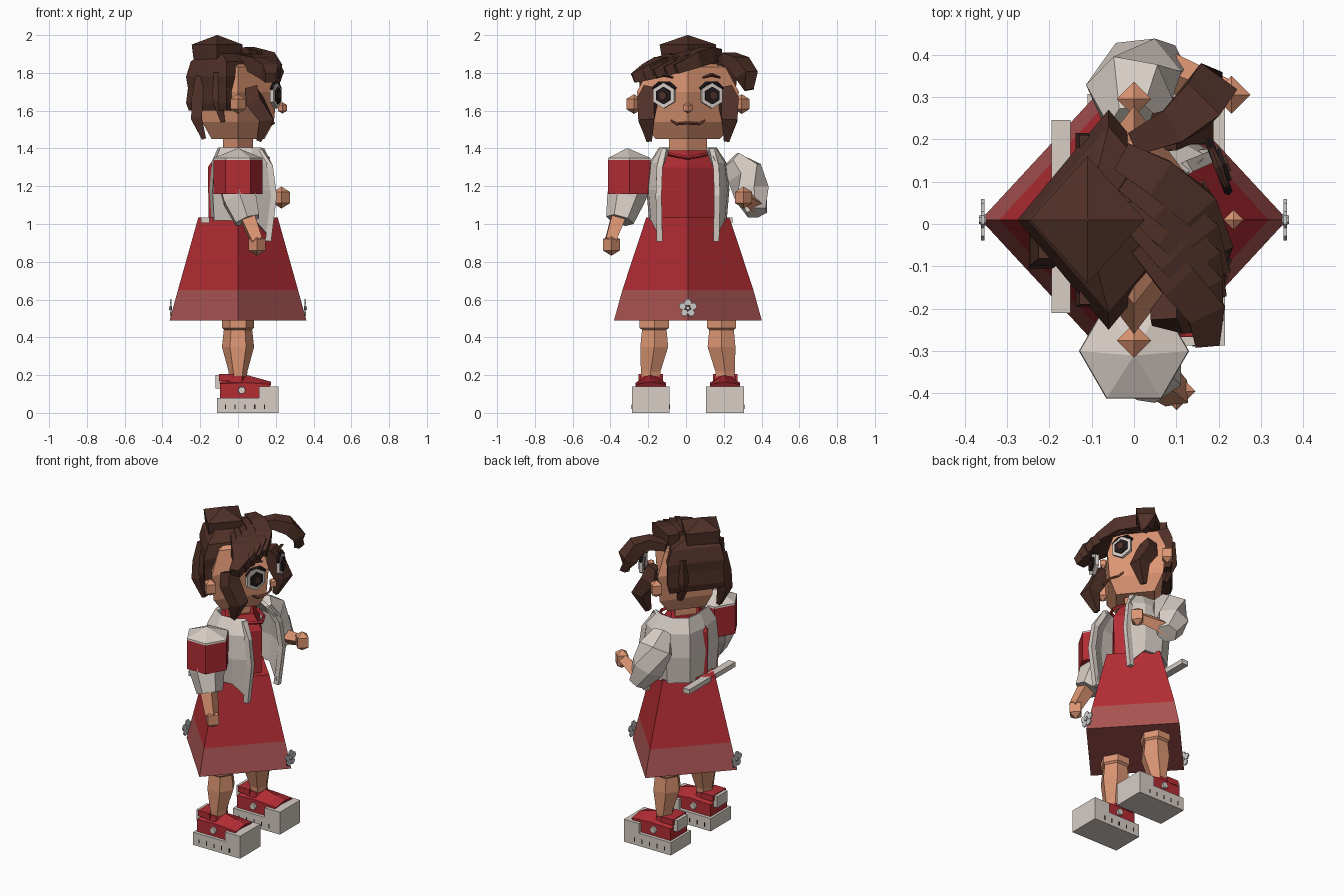
import bpy, bmesh, math
from mathutils import Vector

if "Cube" in bpy.data.objects:
    bpy.data.objects.remove(bpy.data.objects["Cube"])

COL = {"red": (.45, .026, .034, 1), "skin": (.71, .3, .17, 1), "hair": (.08, .03, .021, 1),
       "cloth": (.68, .61, .56, 1), "dark": (.015, .01, .012, 1), "lip": (.2, .06, .04, 1),
       "rose": (.4, .09, .085, 1)}
MATS = {}
for k, c in COL.items():
    MATS[k] = bpy.data.materials.new(k)
    MATS[k].diffuse_color = c


def mesh(name, verts, faces, mat=None):
    me = bpy.data.meshes.new(name)
    me.from_pydata([tuple(v) for v in verts], [], faces)
    bm = bmesh.new()
    bm.from_mesh(me)
    bmesh.ops.recalc_face_normals(bm, faces=bm.faces)
    bm.to_mesh(me)
    bm.free()
    ob = bpy.data.objects.new(name, me)
    bpy.context.collection.objects.link(ob)
    if mat:
        me.materials.append(MATS[mat])
    return ob


def loft(name, rings, mat=None, closed=True):
    """Skin a list of equal-length point rings."""
    n = len(rings[0])
    verts = [p for r in rings for p in r]
    faces = [(i * n + j, i * n + (j + 1) % n, (i + 1) * n + (j + 1) % n, (i + 1) * n + j)
             for i in range(len(rings) - 1) for j in range(n if closed else n - 1)]
    if closed:
        faces += [tuple(range(n)), tuple(range(len(verts) - n, len(verts)))]
    return mesh(name, verts, faces, mat)


def stack(name, levels, mat=None, n=4, rot=0):
    """Horizontal n-gon rings given as (x, y, z, rx, ry)."""
    ang = [rot + 2 * math.pi * k / n for k in range(n)]
    return loft(name, [[(x + rx * math.cos(a), y + ry * math.sin(a), z) for a in ang]
                       for x, y, z, rx, ry in levels], mat)


def tube(name, pts, radii, mat=None, n=4, rot=0, flat=1):
    """n-sided tube along a path; flat scales the second radius."""
    P, rings = [Vector(p) for p in pts], []
    for i, p in enumerate(P):
        d = (P[min(i + 1, len(P) - 1)] - P[max(i - 1, 0)]).normalized()
        u = d.cross(Vector((0, 0, 1)) if abs(d.z) < .9 else Vector((1, 0, 0))).normalized()
        w = d.cross(u)
        ang = [rot + 2 * math.pi * k / n for k in range(n)]
        rings.append([p + radii[i] * (math.cos(a) * u + flat * math.sin(a) * w) for a in ang])
    return loft(name, rings, mat)


def ball(name, c, r, mat, n=4):
    x, y, z = c
    return stack(name, [(x, y, z - r * 1.15, .001, .001), (x, y, z - r * .6, r * .9, r * .9),
                        (x, y, z + r * .6, r * .9, r * .9), (x, y, z + r * 1.15, .001, .001)], mat, n)


def box(name, x0, x1, y0, y1, z0, z1, mat=None):
    return loft(name, [[(x0, y0, z), (x1, y0, z), (x1, y1, z), (x0, y1, z)] for z in (z0, z1)], mat)


Q = math.pi / 4
CY = .01

# skirt (with faded hem band), torso, neck
stack("skirt", [(0, CY, .65, .318, .347), (0, CY, 1.035, .21, .22)], "red")
stack("skirt_hem", [(0, CY, .49, .362, .391), (0, CY, .65, .318, .347)], "rose")
stack("torso", [(0, CY, 1.03, .155, .205), (0, CY, 1.3, .16, .2), (0, CY, 1.39, .1, .13)], "red")
stack("neck", [(0, CY, 1.36, .08, .1), (0, CY, 1.48, .08, .1)], "skin")
tube("collar_cord", [(.06, -.09, 1.37), (.13, -.05, 1.36), (.16, CY, 1.35), (.13, .07, 1.36), (.06, .11, 1.37)],
     [.01] * 5, "red")

# open jacket: thick strip around the back with front edges
plan = [(.17, -.145), (.09, -.19), (-.02, -.2), (-.12, -.13), (-.135, 0)]
plan += [(x, -y) for x, y in plan[-2::-1]]
rings = []
for z, s, drop in ((1.4, .72, 0), (1.32, .98, 0), (1.18, 1.05, 0), (1.02, .98, .09)):
    rings.append([(x * s, y * s + CY, z - (drop if x > .1 else 0)) for x, y in plan])
jacket = loft("jacket", rings, "cloth", closed=False)
m = jacket.modifiers.new("thickness", "SOLIDIFY")
m.thickness, m.offset = .02, 0
for s in (-1, 1):
    tube("jacket_front_edge", [(.12, s * .12 + CY, 1.39), (.17, s * .15 + CY, 1.3), (.19, s * .155 + CY, 1.15),
                               (.16, s * .15 + CY, .91)], [.022] * 4, "cloth", rot=Q)
box("jacket_back_bar", -.195, -.15, -.21, .245, 1.005, 1.035, "cloth")

# right arm (hanging)
stack("right_sleeve_top", [(0, -.3, 1.34, .13, .13), (0, -.3, 1.35, .128, .128), (0, -.31, 1.4, .005, .005)], "cloth", 6)
stack("right_sleeve_band", [(0, -.3, 1.16, .13, .13), (0, -.3, 1.34, .13, .13)], "red", 6)
tube("right_sleeve_lower", [(0, -.3, 1.2), (.01, -.32, 1.13), (.05, -.35, 1.02)], [.11, .1, .075], "cloth", 6)
tube("right_forearm", [(.04, -.35, 1.06), (.1, -.4, .91)], [.055, .04], "skin", 4)
ball("right_hand", (.1, -.395, .89), .05, "skin")

# left arm (bent forward)
tube("left_sleeve", [(0, .24, 1.34), (-.01, .31, 1.27), (.02, .35, 1.16), (.07, .375, 1.06)],
     [.06, .105, .1, .06], "cloth", 6)
tube("left_forearm", [(.05, .37, 1.1), (.21, .31, 1.14)], [.05, .035], "skin", 4)
ball("left_hand", (.23, .305, 1.14), .05, "skin")

# legs and shoes
for s in (-1, 1):
    y = s * .197 + CY
    ly = s * .178 + CY
    stack("leg", [(0, y, .16, .045, .055), (0, y, .22, .05, .06), (0, ly, .35, .085, .085), (0, ly, .44, .075, .075),
                  (0, ly, .45, .085, .09), (0, ly, .6, .085, .09)], "skin", 6)
    stack("sock", [(-.01, y, .15, .065, .07), (-.01, y, .195, .06, .065)], "red", 6)
    box("sole", -.11, .215, y - .1, y + .1, 0, .08, "cloth")
    box("toe_cap", .11, .215, y - .1, y + .1, .08, .14, "cloth")
    # shoe upper narrows towards a central ridge
    outer = [(-.095, .08), (.13, .08), (.175, .15), (.12, .155), (.04, .16), (-.095, .155)]
    ridge = [(-.095, .08), (.13, .08), (.175, .165), (.12, .18), (.03, .205), (-.095, .165)]
    loft("shoe_upper", [[(px, y + t, pz) for px, pz in pr] for t, pr in ((-.08, outer), (0, ridge), (.08, outer))], "red")
    box("heel_strap", -.1, -.02, y - .065, y + .065, .17, .205, "red")
    box("heel_tab", -.12, -.095, y - .05, y + .05, .13, .2, "cloth")
    for t in (-1, 1):
        tube("shoe_button", [(.02, y + t * .075, .12), (.02, y + t * .095, .12)], [.022, .02], "cloth", 6)
        for k in range(5):
            x = -.07 + k * .052
            box("tread_slit", x, x + .006, y + t * .1 - .002, y + t * .1 + .002, .02, .045, "dark")

# flowers on the skirt hem, front and back
for s in (-1, 1):
    for k in range(5):
        a = math.radians(90 + 72 * k)
        c = Vector((s * .357, CY + .03 * math.cos(a), .555 + .03 * math.sin(a)))
        tube("flower_petal", [c - Vector((.004, 0, 0)), c + Vector((.004, 0, 0))], [.02, .02], None, 6)
    tube("flower_centre", [(s * .35, CY, .555), (s * .366, CY, .555)], [.014, .01], None, 6)

# head, ears, nose
stack("head", [(0, CY, 1.45, .14, .17), (0, CY, 1.54, .19, .25), (0, CY, 1.7, .205, .27), (0, CY, 1.83, .16, .2),
               (0, CY, 1.87, .08, .1)], "skin")
for s in (-1, 1):
    ball("ear", (0, s * .285 + CY, 1.635), .045, "skin")
ball("nose", (.235, CY, 1.615), .026, "skin")
tube("mouth", [(.16, -.08, 1.55), (.175, -.05, 1.53), (.19, CY, 1.535), (.175, .07, 1.53), (.16, .1, 1.55)],
     [.006, .008, .008, .008, .006], "lip")

# eyes: yawed layered hexagons, with lids and brows
for s in (-1, 1):
    nrm = Vector((.93, s * .36, 0))
    c = Vector((.2, s * .125 + CY, 1.68))
    side = Vector((-.36 * s, .93, 0))
    for nm, r, o, mt in (("eye_white", .068, .01, "cloth"), ("iris", .046, .018, "dark"), ("pupil", .022, .024, "hair")):
        tube(nm, [c - nrm * .01, c + nrm * o], [r, r], mt, 6, math.pi / 2)
    up = Vector((0, 0, 1))
    tube("lashes", [c + side * -.065 + up * .035, c + side * -.03 + up * .066, c + side * .03 + up * .066,
                    c + side * .065 + up * .035], [.01] * 4, "dark")
    tube("brow", [c + side * -.05 + up * .095, c + up * .11, c + side * .05 + up * .095], [.006, .011, .006], "hair")

# hair: back cap in two tiers, bun
stack("hair_back_low", [(-.06, CY, 1.6, .2, .24), (-.06, CY, 1.64, .215, .255), (-.06, CY, 1.76, .2, .255)], "hair")
stack("hair_back_high", [(-.06, CY, 1.72, .205, .255), (-.06, CY, 1.78, .215, .26), (-.06, CY, 1.86, .19, .22),
                         (-.09, CY, 1.91, .09, .1)], "hair")
stack("hair_bun", [(-.11, CY, 1.83, .12, .13), (-.11, CY, 1.95, .135, .15), (-.11, CY, 2, .002, .002)], "hair")

# swept fringe in overlapping strands
for i in range(5):
    tube("fringe_strand", [(-.03 + .012 * i, .16 - .05 * i, 1.895 - .007 * i),
                           (.06 + .01 * i, .11 - .06 * i, 1.895 - .013 * i),
                           (.15 + .004 * i, .04 - .06 * i, 1.87 - .016 * i),
                           (.205 - .008 * i, -.06 - .055 * i, 1.82 - .012 * i)],
         [.05, .065, .065, .04], "hair", 4, Q, .9)

# loose locks
tube("left_fringe_lock", [(.0, .19, 1.86), (.09, .23, 1.875), (.15, .28, 1.85), (.18, .32, 1.79), (.19, .335, 1.71)],
     [.04, .06, .075, .075, .035], "hair", 4, Q, .75)
for s in (-1, 1):
    tube("side_lock", [(.07, s * .2 + CY, 1.72), (.09, s * .215 + CY, 1.65), (.15, s * .22 + CY, 1.55),
                       (.11, s * .205 + CY, 1.44)], [.05, .065, .06, .02], "hair", 4, Q, .9)
    tube("temple_lock", [(-.1, s * .165 + CY, 1.8), (-.11, s * .17 + CY, 1.66), (-.08, s * .16 + CY, 1.54)],
         [.05, .05, .02], "hair", 4, Q, .8)
tube("nape_lock", [(-.2, -.05, 1.78), (-.215, -.06, 1.66), (-.22, -.07, 1.56), (-.18, -.07, 1.45)],
     [.045, .055, .05, .02], "hair", 4, Q, .8)

for m in bpy.data.materials:
    if m.users and not m.is_grease_pencil:
        m.use_nodes = True
        m.node_tree.nodes["Principled BSDF"].inputs["Base Color"].default_value = m.diffuse_color
